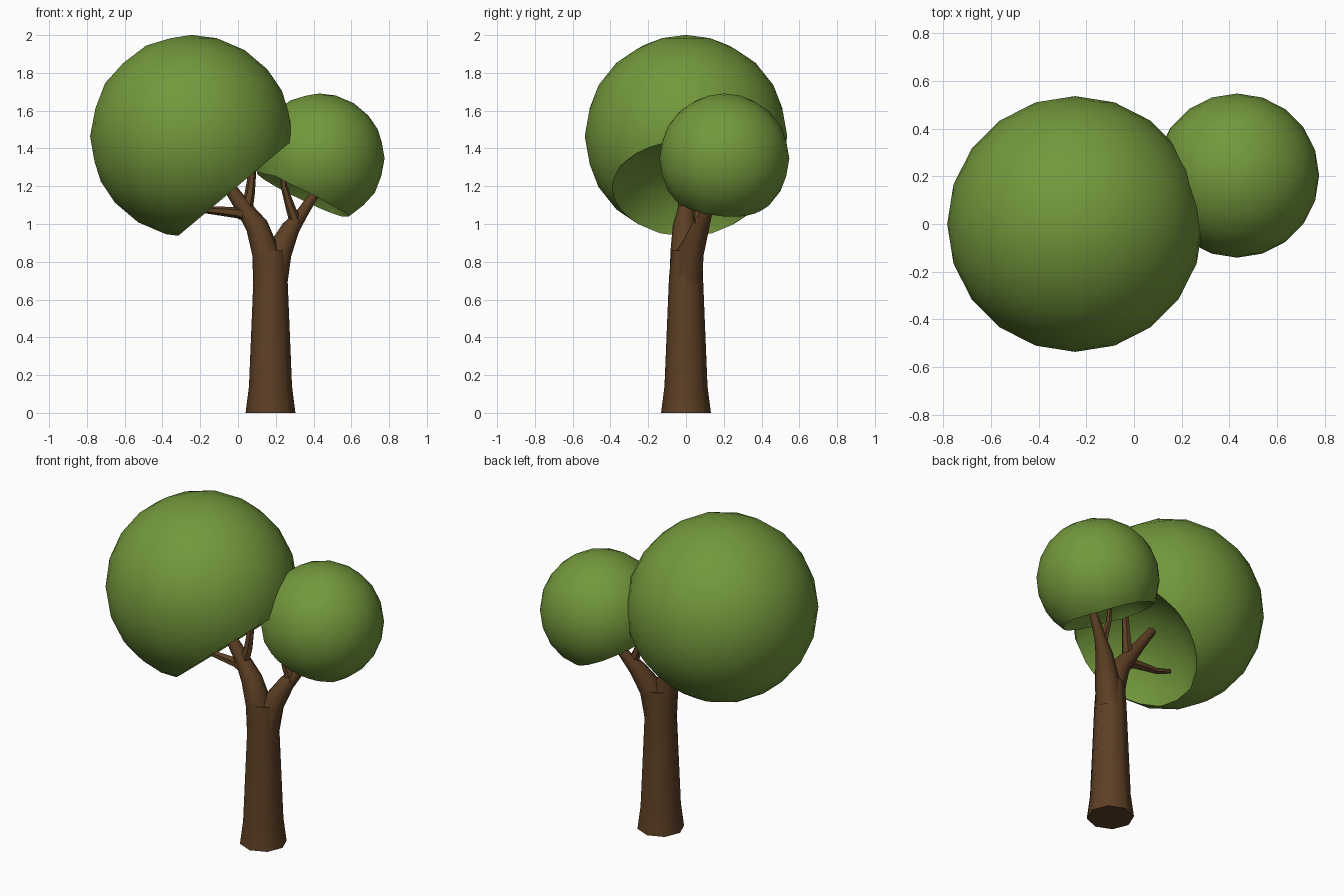
import bpy, bmesh, math
from mathutils import Vector

if "Cube" in bpy.data.objects:
    bpy.data.objects.remove(bpy.data.objects["Cube"])


def material(name, rgb):
    m = bpy.data.materials.new(name)
    m.diffuse_color = (*rgb, 1)
    m.use_nodes = True
    m.node_tree.nodes["Principled BSDF"].inputs["Base Color"].default_value = m.diffuse_color
    return m


LEAF = material("leaf green", (0.17, 0.315, 0.045))
BARK = material("bark brown", (0.11, 0.05, 0.018))


def finish(name, bm, mat, angle):
    me = bpy.data.meshes.new(name)
    bm.to_mesh(me)
    bm.free()
    me.materials.append(mat)
    ob = bpy.data.objects.new(name, me)
    bpy.context.collection.objects.link(ob)
    bpy.ops.object.select_all(action='DESELECT')
    ob.select_set(True)
    bpy.context.view_layer.objects.active = ob
    bpy.ops.object.shade_smooth_by_angle(angle=math.radians(angle))
    return ob


def canopy(name, centre, radius, direction, dist):
    """Low-poly ball whose cap facing 'direction' is dented inward."""
    bm = bmesh.new()
    bmesh.ops.create_icosphere(bm, subdivisions=3, radius=radius)
    n = Vector(direction).normalized()
    bmesh.ops.bisect_plane(bm, geom=bm.verts[:] + bm.edges[:] + bm.faces[:],
                           plane_co=n * dist, plane_no=n, dist=0.02 * radius)
    for v in bm.verts:
        h = v.co.dot(n) - dist
        if h > 0:
            v.co -= 2 * h * n
    bmesh.ops.translate(bm, verts=bm.verts[:], vec=centre)
    return finish(name, bm, LEAF, 50)


def tube(name, pts, sides=8):
    """Tapered limb through (x, y, z, radius) points."""
    bm = bmesh.new()
    co = [Vector(p[:3]) for p in pts]
    rings = []
    for i, p in enumerate(pts):
        t = (co[min(i + 1, len(co) - 1)] - co[max(i - 1, 0)]).normalized()
        q = Vector((0, 0, 1)).rotation_difference(t)
        ring = []
        for k in range(sides):
            a = 2 * math.pi * k / sides
            ring.append(bm.verts.new(co[i] + q @ Vector(
                (p[3] * math.cos(a), p[3] * math.sin(a), 0))))
        rings.append(ring)
    for a, b in zip(rings, rings[1:]):
        for k in range(sides):
            j = (k + 1) % sides
            bm.faces.new((a[k], a[j], b[j], b[k]))
    bm.faces.new(rings[0][::-1])
    bm.faces.new(rings[-1])
    return finish(name, bm, BARK, 50)


# Foliage
canopy("large_canopy", (-0.247, 0, 1.465), 0.536, (0.23, 0, -0.275), 0.36)
canopy("small_canopy", (0.432, 0.203, 1.347), 0.344, (-0.09, -0.02, -0.185), 0.215)

# Trunk
tube("trunk", [(0.172, 0, 0, 0.132), (0.172, 0, 0.14, 0.114),
               (0.172, 0, 0.72, 0.09), (0.175, 0.005, 0.86, 0.08)])

# Main limbs
tube("left_limb", [(0.16, -0.005, 0.7, 0.08), (0.147, -0.01, 0.85, 0.073),
                   (0.1, -0.01, 0.99, 0.06), (0.035, 0, 1.08, 0.044),
                   (-0.05, 0, 1.2, 0.032), (-0.13, 0, 1.31, 0.024)])
tube("right_limb", [(0.188, 0.01, 0.7, 0.075), (0.215, 0.025, 0.85, 0.07),
                    (0.28, 0.075, 0.98, 0.048), (0.335, 0.105, 1.05, 0.032),
                    (0.42, 0.14, 1.18, 0.022), (0.45, 0.155, 1.24, 0.016)])

# Side twigs
tube("left_twig", [(0.08, -0.01, 1.03, 0.035), (0.0, -0.01, 1.06, 0.03),
                   (-0.17, -0.01, 1.075, 0.019), (-0.26, 0, 1.1, 0.013)], 6)
tube("upper_twig", [(0.04, -0.005, 1.06, 0.036), (0.062, 0.01, 1.16, 0.027),
                    (0.082, 0.02, 1.33, 0.018), (0.085, 0.02, 1.38, 0.015)], 6)
tube("right_twig", [(0.31, 0.08, 1.0, 0.034), (0.28, 0.07, 1.08, 0.026),
                    (0.243, 0.07, 1.2, 0.017), (0.235, 0.07, 1.28, 0.013)], 6)
